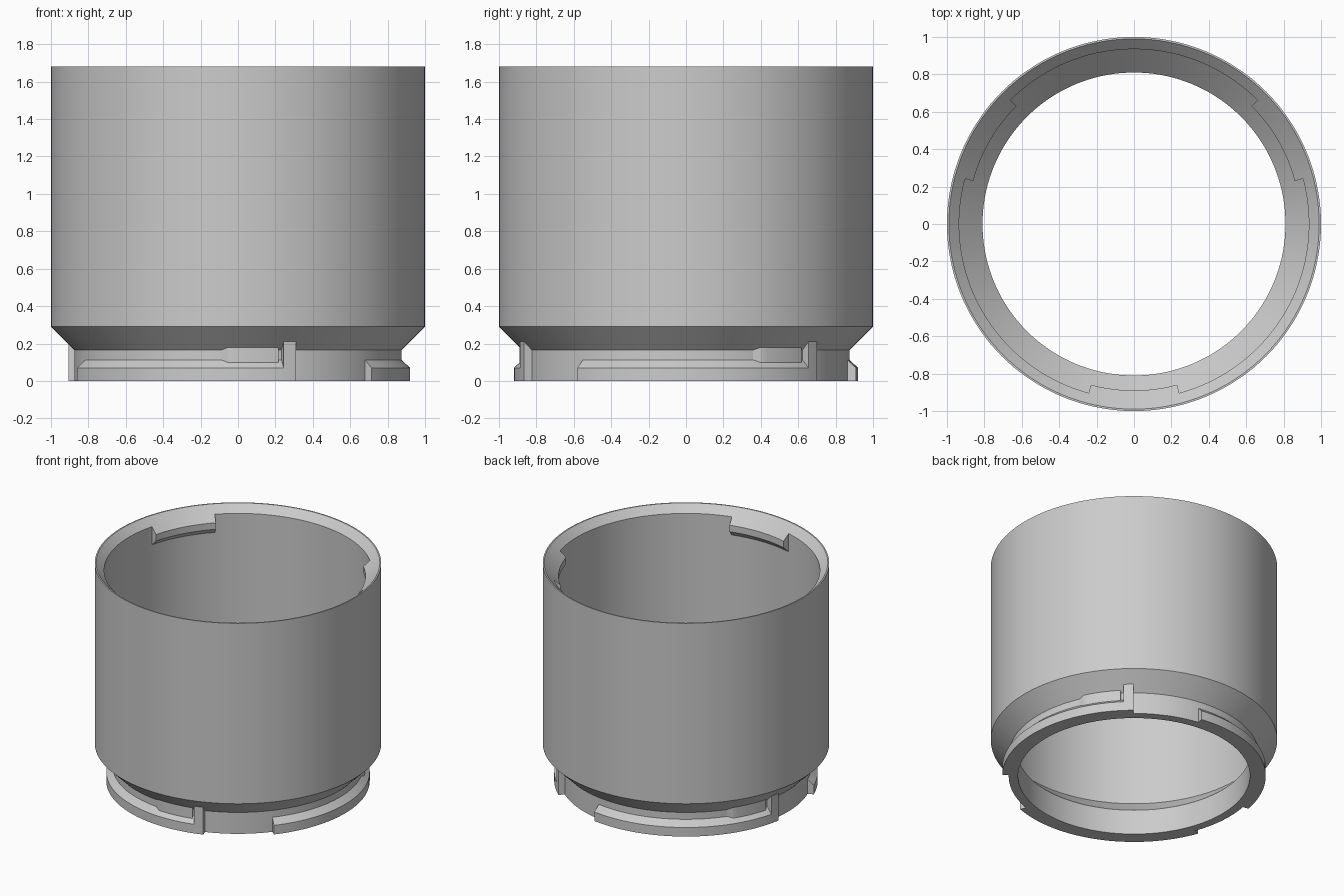
import bpy, bmesh, math

if "Cube" in bpy.data.objects:
    bpy.data.objects.remove(bpy.data.objects["Cube"])

grey = bpy.data.materials.new("plain_grey")
grey.diffuse_color = (0.6, 0.6, 0.6, 1)
grey.use_nodes = True
grey.node_tree.nodes["Principled BSDF"].inputs["Base Color"].default_value = grey.diffuse_color


def finish(bm, name):
    bmesh.ops.recalc_face_normals(bm, faces=bm.faces[:])
    mesh = bpy.data.meshes.new(name)
    bm.to_mesh(mesh)
    bm.free()
    mesh.materials.append(grey)
    ob = bpy.data.objects.new(name, mesh)
    bpy.context.collection.objects.link(ob)
    bpy.ops.object.select_all(action='DESELECT')
    ob.select_set(True)
    bpy.context.view_layer.objects.active = ob
    bpy.ops.object.shade_smooth_by_angle(angle=math.radians(25))
    return ob


def sweep(name, profile, a0=0, a1=360, step=2.5, lead=0, lead_r=0):
    """Sweep a closed (radius, z) profile around z; 'lead' ramps the start up from lead_r."""
    full = a1 - a0 >= 360
    n = max(2, round((a1 - a0) / step))
    angles = [a0 + (a1 - a0) * i / n for i in range(n if full else n + 1)]
    if lead:
        angles = sorted(angles + [a0 + lead])
    bm = bmesh.new()
    rings = []
    for a in angles:
        k = min(1, (a - a0) / lead) if lead else 1
        ca, sa = math.cos(math.radians(a)), math.sin(math.radians(a))
        ring = []
        for r, z in profile:
            if lead and r > lead_r:
                r = lead_r + (r - lead_r) * k
            ring.append(bm.verts.new((r * ca, r * sa, z)))
        rings.append(ring)
    m = len(profile)
    for i in range(len(rings) if full else len(rings) - 1):
        p, q = rings[i], rings[(i + 1) % len(rings)]
        for j in range(m):
            bm.faces.new((p[j], p[(j + 1) % m], q[(j + 1) % m], q[j]))
    if not full:
        bm.faces.new(rings[0])
        bm.faces.new(rings[-1][::-1])
    return finish(bm, name)


# Tube shell: neck, flared shoulder, straight wall, chamfered mouth
sweep("tube_body", [(0.81, 0), (0.875, 0), (0.875, 0.165), (1.0, 0.29), (1.0, 1.68),
                    (0.99, 1.68), (0.935, 1.625), (0.935, 0.317), (0.81, 0.192)])

for i in range(3):
    t = 120 * i
    # Bayonet lug with chamfered upper edge
    sweep(f"bayonet_lug_{i}", [(0.868, 0), (0.92, 0), (0.92, 0.07), (0.875, 0.112),
                               (0.868, 0.112)], t - 39.1, t + 45.5)
    # Upright stop at the end of the lug
    sweep(f"lug_stop_{i}", [(0.868, 0), (0.92, 0), (0.92, 0.212), (0.868, 0.212)],
          t + 45.4, t + 49.7)
    # Raised friction pad with a ramped start
    sweep(f"friction_pad_{i}", [(0.868, 0.1), (0.89, 0.09), (0.89, 0.18), (0.868, 0.18)],
          t + 24.0, t + 44.0, lead=2.7, lead_r=0.874)
    # Inward tab inside the mouth
    sweep(f"mouth_tab_{i}", [(0.945, 1.485), (0.935, 1.485), (0.89, 1.53), (0.89, 1.58),
                             (0.935, 1.625), (0.945, 1.625)], t + 15, t + 45)
